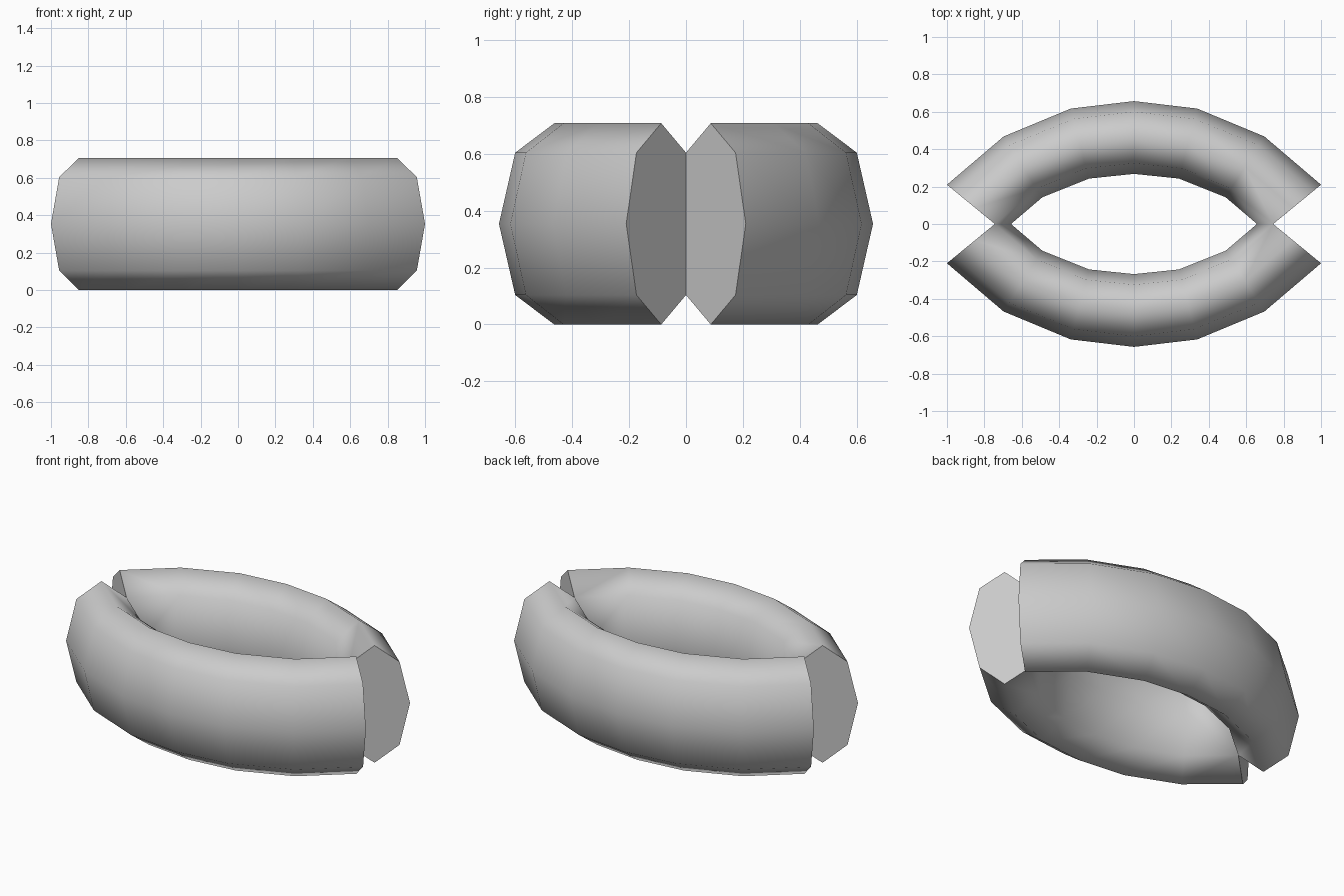
import bpy, bmesh, math

if "Cube" in bpy.data.objects:
    bpy.data.objects.remove(bpy.data.objects["Cube"])

# Stations along the right half of one arc: (outer x, outer y, inner x, inner y)
half = [(0.0, 0.657, 0.0, 0.268), (0.338, 0.617, 0.24, 0.243),
        (0.697, 0.468, 0.49, 0.143), (1.0, 0.21, 0.70, -0.036)]
stations = [(-a, b, -c, d) for a, b, c, d in reversed(half[1:])] + half
RZ, SIDES = 0.3535, 8

bm = bmesh.new()

# Octagonal rings, stretched tall, swept along the arc
rings = []
for ox, oy, ix, iy in stations:
    cx, cy, hx, hy = (ox + ix) / 2, (oy + iy) / 2, (ox - ix) / 2, (oy - iy) / 2
    ring = []
    for k in range(SIDES):
        a = 2 * math.pi * k / SIDES
        ring.append(bm.verts.new((cx + hx * math.cos(a), cy + hy * math.cos(a),
                                  RZ + RZ * math.sin(a))))
    rings.append(ring)

for r0, r1 in zip(rings, rings[1:]):
    for k in range(SIDES):
        n = (k + 1) % SIDES
        bm.faces.new((r0[k], r0[n], r1[n], r1[k]))

# Flat end caps
caps = [bm.faces.new(rings[0]), bm.faces.new(rings[-1])]
bmesh.ops.recalc_face_normals(bm, faces=bm.faces)
for f in bm.faces:
    f.smooth = True
for f in caps:
    f.smooth = False
    for e in f.edges:
        e.smooth = False

# Trim at the centre plane, where the two arcs touch
bmesh.ops.bisect_plane(bm, geom=bm.verts[:] + bm.edges[:] + bm.faces[:], dist=0.002,
                       plane_co=(0, 0, 0), plane_no=(0, 1, 0), clear_inner=True)

mesh = bpy.data.meshes.new("arc_pair")
bm.to_mesh(mesh)
bm.free()
obj = bpy.data.objects.new("arc_pair", mesh)
bpy.context.collection.objects.link(obj)

# Front arc mirrors the back arc
mir = obj.modifiers.new("mirror", 'MIRROR')
mir.use_axis = (False, True, False)
mir.merge_threshold = 0.002
